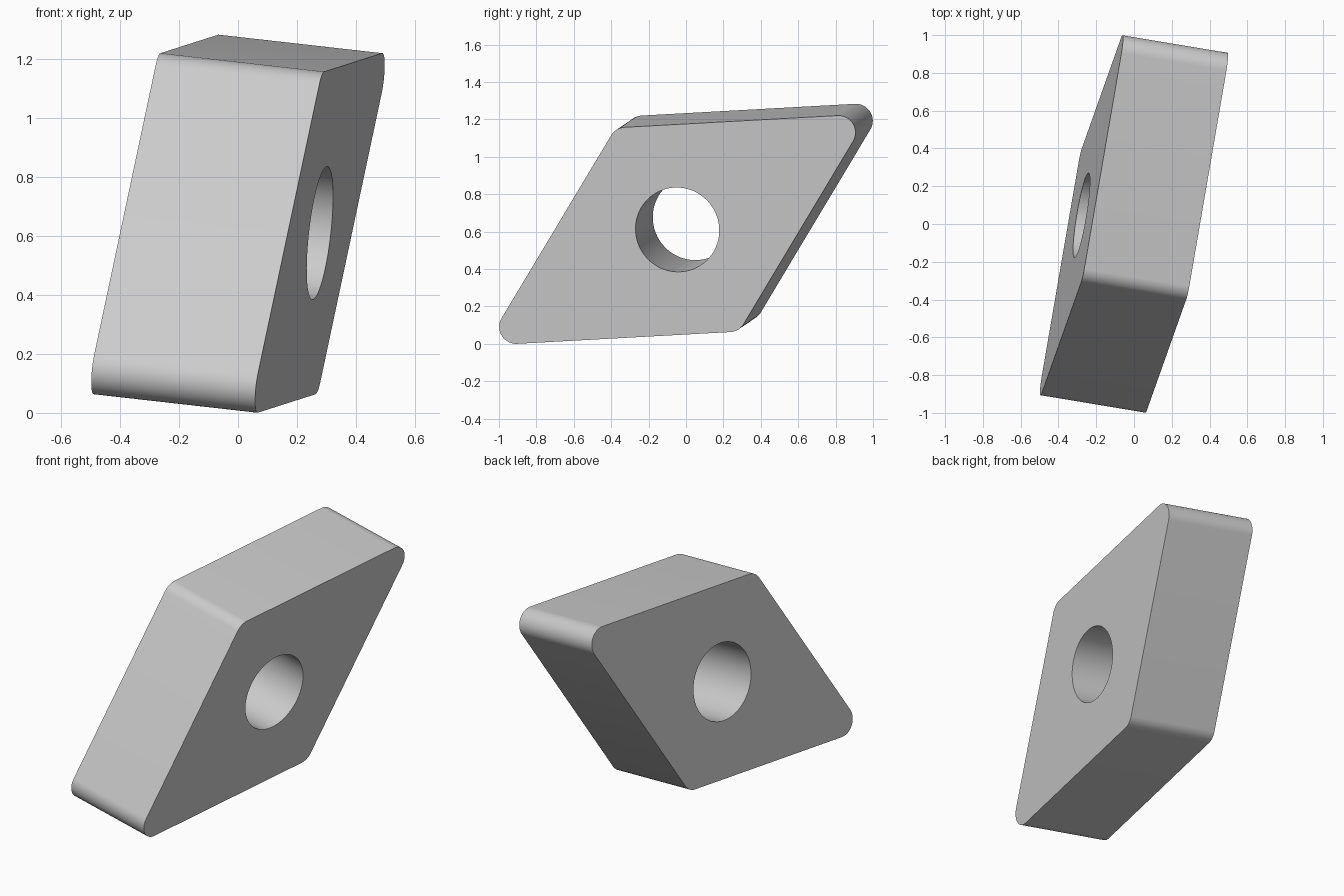
import bpy, bmesh
from math import sin, cos, radians, tau
from mathutils import Vector, Matrix

if "Cube" in bpy.data.objects:
    bpy.data.objects.remove(bpy.data.objects["Cube"])

INSCRIBED, CORNER, THICK, HOLE = 0.565, 0.09, 0.567, 0.227
ACUTE = 55  # sharp corner angle in degrees

# Rounded rhombus outline: one arc per corner
half = (INSCRIBED - CORNER) / sin(radians(ACUTE))
side_u = Vector((1, 0))
side_w = Vector((cos(radians(ACUTE)), sin(radians(ACUTE))))
outline = []
for su, sw, start, end in ((1, -1, -90, ACUTE - 90), (1, 1, ACUTE - 90, 90),
                           (-1, 1, 90, ACUTE + 90), (-1, -1, ACUTE + 90, 270)):
    centre = (side_u * su + side_w * sw) * half
    steps = 16
    for i in range(steps + 1):
        a = radians(start + (end - start) * i / steps)
        outline.append(centre + Vector((cos(a), sin(a))) * CORNER)

# Round centre hole
hole = [Vector((cos(tau * i / 64), sin(tau * i / 64))) * HOLE for i in range(64)]

# Fill between the two loops and extrude to thickness
bm = bmesh.new()
edges = []
for loop in (outline, hole):
    vs = [bm.verts.new((p.x, p.y, -THICK / 2)) for p in loop]
    edges += [bm.edges.new((vs[i - 1], vs[i])) for i in range(len(vs))]
bmesh.ops.triangle_fill(bm, edges=edges, use_beauty=True)
ext = bmesh.ops.extrude_face_region(bm, geom=bm.faces[:], use_keep_orig=True)
top = [g for g in ext["geom"] if isinstance(g, bmesh.types.BMVert)]
bmesh.ops.translate(bm, verts=top, vec=(0, 0, THICK))
bmesh.ops.recalc_face_normals(bm, faces=bm.faces[:])

# Tilt the plate into place
n = Vector((1, -0.166, -0.113)).normalized()
u = Vector((0.172, 1, 0.055))
u = (u - n * u.dot(n)).normalized()
v = n.cross(u)
rot = Matrix((u, v, n)).transposed().to_4x4()
bm.transform(Matrix.Translation((0, 0, 0.642)) @ rot)

mesh = bpy.data.meshes.new("rhombic_plate")
bm.to_mesh(mesh)
bm.free()
plate = bpy.data.objects.new("rhombic_plate", mesh)
bpy.context.collection.objects.link(plate)

grey = bpy.data.materials.new("light grey")
grey.diffuse_color = (0.6, 0.6, 0.6, 1)
grey.use_nodes = True
grey.node_tree.nodes["Principled BSDF"].inputs["Base Color"].default_value = grey.diffuse_color
mesh.materials.append(grey)

# Smooth corners and bore, crisp rims
bpy.context.view_layer.objects.active = plate
plate.select_set(True)
bpy.ops.object.shade_smooth_by_angle(angle=radians(30))
